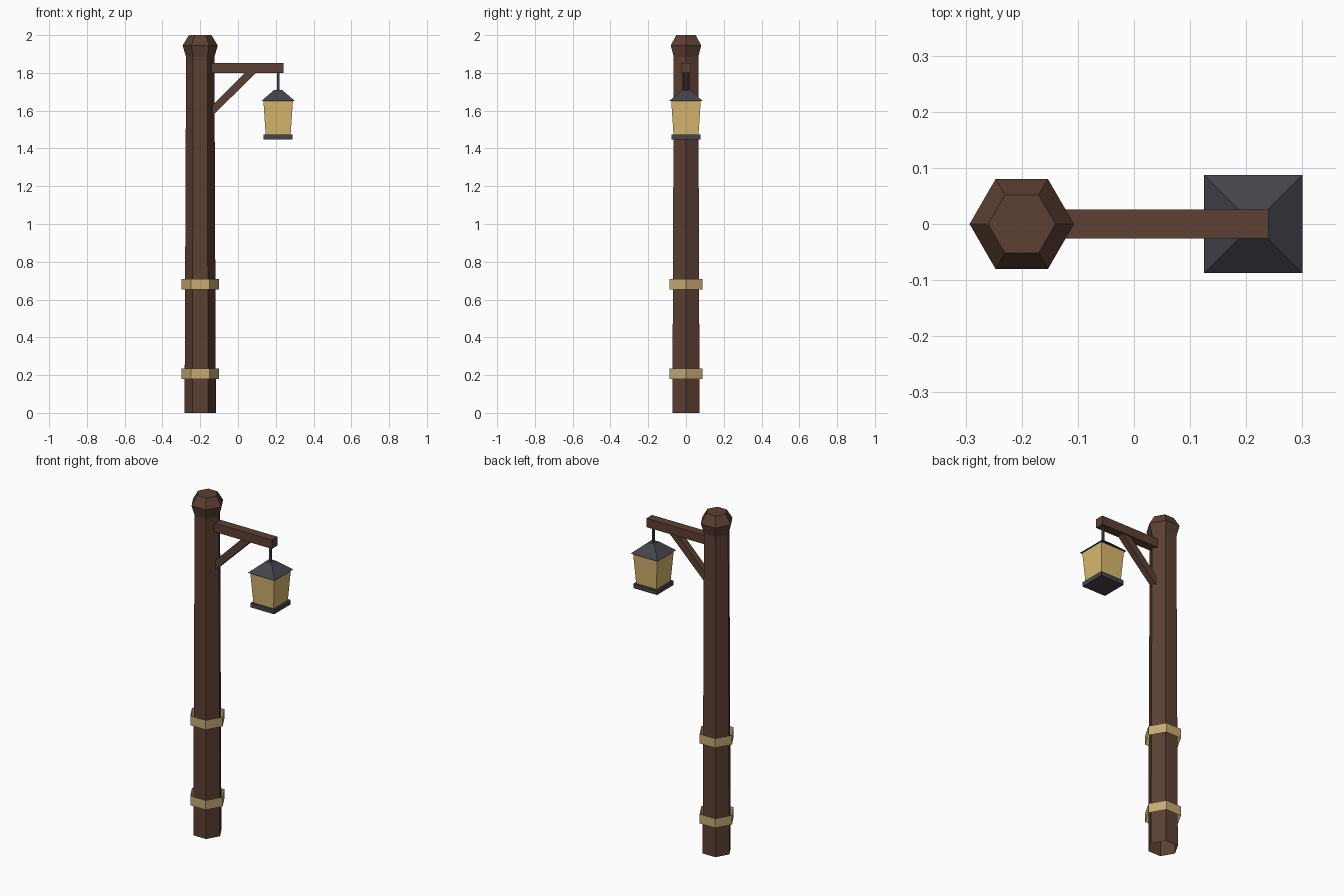
import bpy, bmesh, math

if "Cube" in bpy.data.objects:
    bpy.data.objects.remove(bpy.data.objects["Cube"])


def material(name, hexcode):
    def lin(c):
        c /= 255
        return c / 12.92 if c <= 0.04045 else ((c + 0.055) / 1.055) ** 2.4
    m = bpy.data.materials.new(name)
    m.diffuse_color = [lin(int(hexcode[i:i + 2], 16)) for i in (0, 2, 4)] + [1]
    m.use_nodes = True
    m.node_tree.nodes["Principled BSDF"].inputs["Base Color"].default_value = m.diffuse_color
    return m


WOOD = material("dark_wood", "5C4033")
ROPE = material("tan_rope", "C6AB74")
METAL = material("dark_metal", "45444C")
GLASS = material("amber_glass", "D8B86E")


def finish(name, bm, mat):
    bmesh.ops.recalc_face_normals(bm, faces=bm.faces)
    me = bpy.data.meshes.new(name)
    bm.to_mesh(me)
    bm.free()
    me.materials.append(mat)
    ob = bpy.data.objects.new(name, me)
    bpy.context.collection.objects.link(ob)
    return ob


def rings(name, mat, x, profile, sides, bottom=True, top=True):
    """Stack of n-sided rings from (radius, z) pairs; squares are turned to face the axes."""
    bm = bmesh.new()
    turn = math.pi / 4 if sides == 4 else 0
    k = math.sqrt(2) if sides == 4 else 1  # for squares, radius is the half width
    loops = []
    for r, z in profile:
        loops.append([bm.verts.new((x + k * r * math.cos(turn + math.tau * i / sides),
                                    k * r * math.sin(turn + math.tau * i / sides), z))
                      for i in range(sides)])
    for a, b in zip(loops, loops[1:]):
        for i in range(sides):
            j = (i + 1) % sides
            bm.faces.new((a[i], a[j], b[j], b[i]))
    if bottom:
        bm.faces.new(loops[0][::-1])
    if top:
        bm.faces.new(loops[-1])
    return finish(name, bm, mat)


def beam(name, mat, outline, half):
    """Outline in x, z extruded across y."""
    bm = bmesh.new()
    face = bm.faces.new([bm.verts.new((x, -half, z)) for x, z in outline])
    ext = bmesh.ops.extrude_face_region(bm, geom=[face])
    moved = [v for v in ext["geom"] if isinstance(v, bmesh.types.BMVert)]
    bmesh.ops.translate(bm, verts=moved, vec=(0, 2 * half, 0))
    return finish(name, bm, mat)


POST_X, LAMP_X = -0.2, 0.2125

# Tapered hexagonal post with a flared, chamfered head
rings("post", WOOD, POST_X,
      [(0.083, 0), (0.075, 1.885), (0.093, 1.945), (0.06, 2.0)], 6, bottom=False)

# Open rope bands
for label, z in (("lower", 0.18), ("upper", 0.652)):
    rings(label + "_band", ROPE, POST_X, [(0.1, z), (0.1, z + 0.056)], 6, False, False)

# Arm and diagonal brace
beam("arm", WOOD, [(-0.16, 1.8), (0.24, 1.8), (0.24, 1.852), (-0.16, 1.852)], 0.026)
beam("brace", WOOD, [(-0.14, 1.569), (0.098, 1.802), (0.037, 1.802), (-0.14, 1.624)], 0.019)

# Hanging lantern
rings("hanger_rod", METAL, LAMP_X, [(0.006, 1.70), (0.006, 1.81)], 4)
rings("lantern_roof", METAL, LAMP_X, [(0.0875, 1.652), (0.021, 1.71)], 4)
rings("lantern_glass", GLASS, LAMP_X, [(0.066, 1.47), (0.078, 1.651)], 4)
rings("lantern_base", METAL, LAMP_X, [(0.077, 1.447), (0.077, 1.473)], 4)
